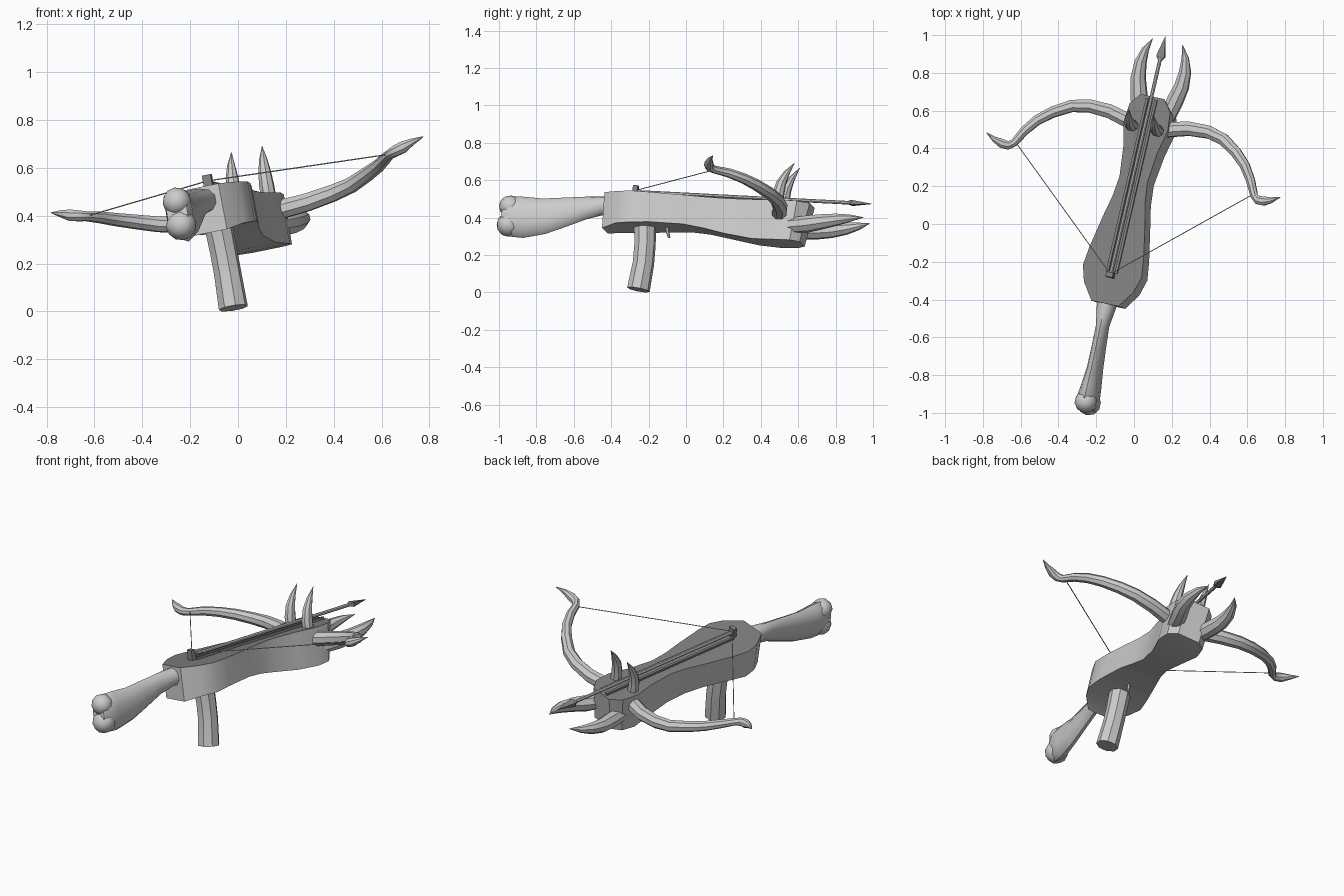
import bpy, bmesh, math
from mathutils import Vector, Matrix

if "Cube" in bpy.data.objects:
    bpy.data.objects.remove(bpy.data.objects["Cube"])

# Weapon frame: x = right, y = forward, z = up from the deck; tilted into the world
F = Vector((0.224, 0.973, -0.05)).normalized()
R = Vector((0.955, -0.22, 0.196))
R = (R - F * R.dot(F)).normalized()
U = R.cross(F)
M = Matrix.Translation((-0.115, -0.25, 0.512)) @ Matrix((R, F, U)).transposed().to_4x4()


def grey(name, v):
    m = bpy.data.materials.new(name)
    m.diffuse_color = (v, v, v, 1)
    m.use_nodes = True
    m.node_tree.nodes["Principled BSDF"].inputs["Base Color"].default_value = m.diffuse_color
    return m


DARK, PALE = grey("dark_deck", 0.22), grey("pale_bone", 0.95)


def finish(name, bm, angle=35, mats=()):
    bmesh.ops.recalc_face_normals(bm, faces=bm.faces)
    bm.transform(M)
    me = bpy.data.meshes.new(name)
    bm.to_mesh(me)
    bm.free()
    for m in mats:
        me.materials.append(m)
    ob = bpy.data.objects.new(name, me)
    bpy.context.collection.objects.link(ob)
    bpy.ops.object.select_all(action='DESELECT')
    ob.select_set(True)
    bpy.context.view_layer.objects.active = ob
    bpy.ops.object.shade_smooth_by_angle(angle=math.radians(angle))
    return ob


def tube(name, pts, n=8, side=1, ref=(0, 0, 1), angle=40, mats=(PALE,)):
    """Loft through points (x, y, z, half width, half height)."""
    bm = bmesh.new()
    ps = [Vector((p[0] * side, p[1], p[2])) for p in pts]
    rings = []
    for i, p in enumerate(pts):
        t = (ps[min(i + 1, len(ps) - 1)] - ps[max(i - 1, 0)]).normalized()
        a = t.cross(Vector(ref)).normalized()
        b = a.cross(t)
        w, h = p[3], p[-1]
        ang = [2 * math.pi * (k + 0.5) / n for k in range(n)]
        rings.append([bm.verts.new(ps[i] + a * w * math.cos(q) + b * h * math.sin(q)) for q in ang])
    for r0, r1 in zip(rings, rings[1:]):
        for k in range(n):
            j = (k + 1) % n
            bm.faces.new((r0[k], r0[j], r1[j], r1[k]))
    bm.faces.new(rings[0])
    bm.faces.new(rings[-1])
    return finish(name, bm, angle, mats)


def box(name, lo, hi):
    bm = bmesh.new()
    lo, hi = Vector(lo), Vector(hi)
    bmesh.ops.create_cube(bm, size=1, matrix=Matrix.Translation((lo + hi) / 2) @ Matrix.Diagonal((hi - lo).to_4d()))
    return finish(name, bm, mats=(DARK,))


# Body: (forward, half width, depth, belly setback) stations, dark flat deck, pale curved belly
stations = [(-.175, .075, .195, -.005), (-.085, .137, .175, 0), (0, .162, .17, 0), (.1, .15, .162, 0),
            (.28, .115, .158, 0), (.39, .09, .17, 0), (.5, .077, .19, 0), (.66, .093, .214, 0),
            (.79, .122, .217, .005), (.89, .112, .214, .02), (.95, .065, .212, .035)]
bm = bmesh.new()
rows = [[bm.verts.new(c) for c in ((-w, f, 0), (w, f, 0), (w, f - s, -d), (-w, f - s, -d))]
        for f, w, d, s in stations]
for a, b in zip(rows, rows[1:]):
    for k in range(4):
        j = (k + 1) % 4
        face = bm.faces.new((a[k], a[j], b[j], b[k]))
        face.material_index = (1, 0, 2, 0)[k]
bm.faces.new(rows[0])
bm.faces.new(rows[-1])
finish("body", bm, 35, (grey("plain_grey", 0.8), DARK, grey("pale_belly", 1.0)))

# Bone shaped shoulder stock with two knobs
tube("stock", [(0, -.12, -.06, .06, .052), (0, -.2, -.061, .05, .052), (0, -.29, -.077, .034, .062),
               (0, -.4, -.105, .036, .08), (0, -.51, -.133, .04, .097), (0, -.62, -.145, .052, .112),
               (0, -.69, -.143, .06, .11), (0, -.735, -.138, .046, .08)], 10)
for name, z, r in (("upper_stock_knob", -.09, .06), ("lower_stock_knob", -.19, .064)):
    bm = bmesh.new()
    bmesh.ops.create_icosphere(bm, subdivisions=2, radius=r, matrix=Matrix.Translation((0, -.701, z)))
    finish(name, bm, 60, (PALE,))

# Grip and trigger
tube("grip", [(-.005, .045, -.14, .06, .06), (-.005, .055, -.26, .058, .058), (-.005, .056, -.36, .058, .058),
              (-.005, .042, -.505, .062, .062)], 8, ref=(0, 1, 0), mats=())
tube("trigger", [(0, .165, -.14, .009), (0, .172, -.18, .009), (0, .185, -.215, .007)], 6, ref=(0, 1, 0), mats=())

# Bolt channel rails and string latch
for s in (-1, 1):
    box("rail", (s * .024 - .007, -.01, -.005), (s * .024 + .007, .935, .014))
box("latch_post", (-.019, -.036, -.005), (.019, -.01, .058))

# Bolt
tube("bolt_shaft", [(0, -.01, .025, .01), (0, 1.17, .025, .01)], 8, mats=())
tube("bolt_head", [(0, 1.145, .025, .014, .01), (0, 1.165, .025, .032, .018), (0, 1.275, .025, .001)], 4,
     angle=20, mats=(DARK,))

# Mirrored limbs, string halves, horns and tusks
limb = [(.04, .78, -.075, .042), (.11, .80, -.068, .042), (.219, .828, -.058, .04), (.33, .832, -.042, .037),
        (.42, .81, -.026, .034), (.508, .755, 0, .031), (.575, .695, .02, .028), (.625, .625, .036, .025),
        (.664, .55, .044, .021), (.69, .531, .05, .024), (.725, .533, .06, .026), (.765, .545, .075, .016),
        (.812, .57, .09, .002)]
horn = [(.07, .78, -.03, .032), (.071, .776, .04, .032), (.071, .786, .1, .027), (.07, .81, .155, .017),
        (.067, .847, .213, .001)]
tusk = [(.075, .85, -.13, .042), (.1, .96, -.12, .046), (.12, 1.04, -.108, .041), (.123, 1.12, -.093, .033),
        (.11, 1.19, -.079, .02), (.082, 1.255, -.066, .001)]
string = [(.655, .555, .045, .0025), (0, -.018, .034, .0025)]
for s, word in ((-1, "left"), (1, "right")):
    tube(word + "_bow_limb", limb, 8, s)
    tube(word + "_string", string, 6, s, mats=())
    tube(word + "_horn", horn, 8, s, ref=(0, 1, 0))
    tube(word + "_tusk", tusk, 8, s)
